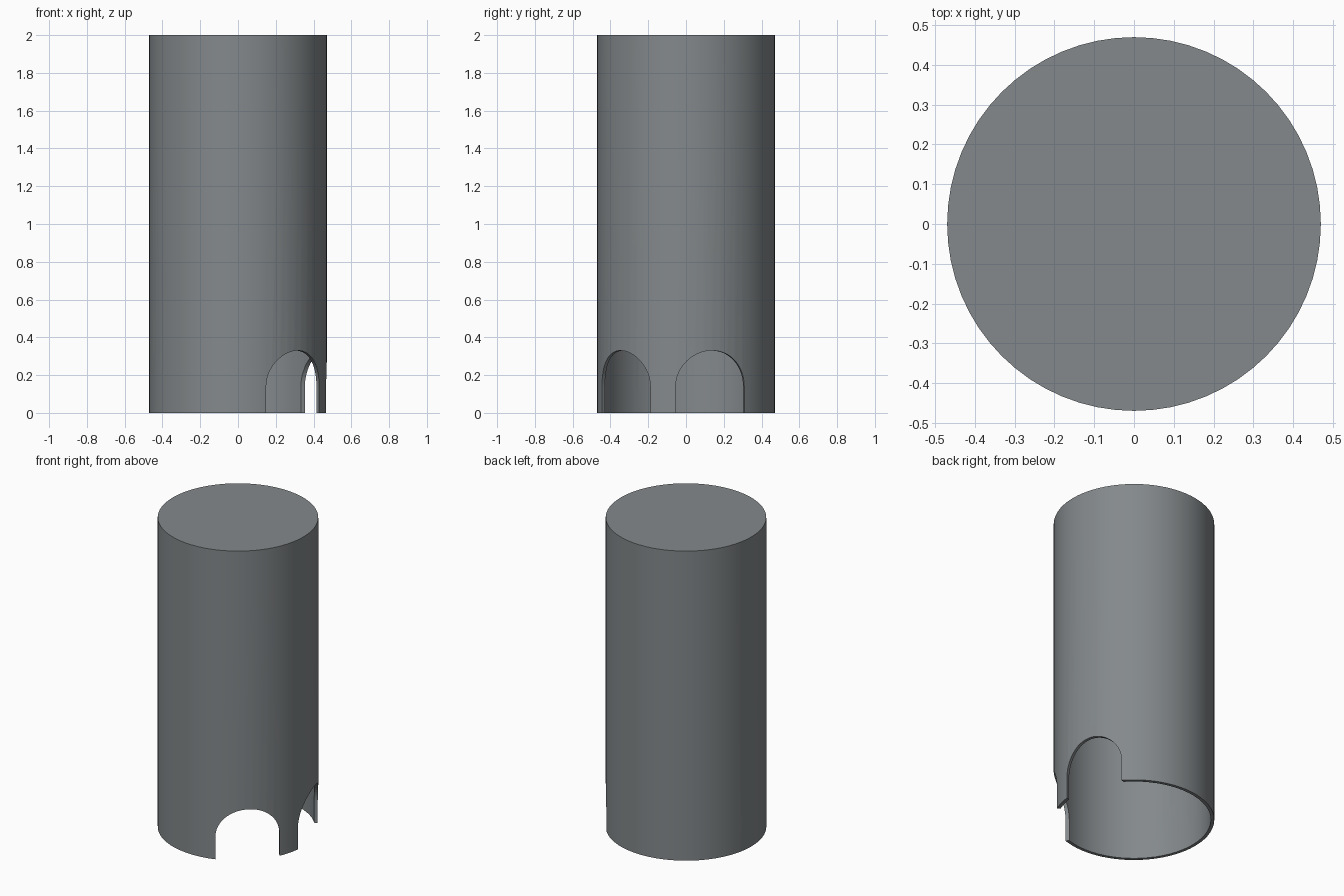
import bpy, bmesh, math
from mathutils import Matrix

if "Cube" in bpy.data.objects:
    bpy.data.objects.remove(bpy.data.objects["Cube"])

RADIUS, HEIGHT, WALL = 0.47, 2.0, 0.02
ARCH_R, ARCH_SPRING = 0.19, 0.14      # arch half width, height where the curve starts
ARCH_ANGLES = (-47.6, 17.2, 192.5)    # directions the openings face

grey = bpy.data.materials.new("slate grey")
grey.diffuse_color = (0.23, 0.25, 0.26, 1)
grey.use_nodes = True
grey.node_tree.nodes["Principled BSDF"].inputs["Base Color"].default_value = grey.diffuse_color


def make_object(name, bm):
    mesh = bpy.data.meshes.new(name)
    bmesh.ops.recalc_face_normals(bm, faces=bm.faces)
    bm.to_mesh(mesh)
    bm.free()
    obj = bpy.data.objects.new(name, mesh)
    bpy.context.collection.objects.link(obj)
    mesh.materials.append(grey)
    return obj


# Hollow cylinder: closed top, open bottom with a thin rim
bm = bmesh.new()
bmesh.ops.create_cone(bm, cap_ends=True, segments=64, radius1=RADIUS, radius2=RADIUS,
                      depth=HEIGHT, matrix=Matrix.Translation((0, 0, HEIGHT / 2)))
bottom = min(bm.faces, key=lambda f: f.calc_center_median().z)
bmesh.ops.inset_region(bm, faces=[bottom], thickness=WALL)
inner = bmesh.ops.extrude_discrete_faces(bm, faces=[bottom])["faces"][0]
bmesh.ops.translate(bm, verts=inner.verts, vec=(0, 0, HEIGHT - WALL))
shell = make_object("hollow_cylinder", bm)

# Round-topped openings cut radially through the wall
cutters = []
for i, angle in enumerate(ARCH_ANGLES):
    bm = bmesh.new()
    outline = [(-ARCH_R, -0.1), (ARCH_R, -0.1)]
    for k in range(33):
        t = math.pi * k / 32
        outline.append((ARCH_R * math.cos(t), ARCH_SPRING + ARCH_R * math.sin(t)))
    face = bm.faces.new([bm.verts.new((0.2, y, z)) for y, z in outline])
    out = bmesh.ops.extrude_face_region(bm, geom=[face])["geom"]
    bmesh.ops.translate(bm, verts=[v for v in out if isinstance(v, bmesh.types.BMVert)],
                        vec=(0.5, 0, 0))
    bm.transform(Matrix.Rotation(math.radians(angle), 4, 'Z'))
    cutter = make_object(f"arch_cutter_{i + 1}", bm)
    cutter.hide_render = True
    cutters.append(cutter)
    mod = shell.modifiers.new(f"arch_{i + 1}", 'BOOLEAN')
    mod.operation = 'DIFFERENCE'
    mod.solver = 'EXACT'
    mod.object = cutter

# Apply the cuts, remove the helpers and smooth the round wall
bpy.context.view_layer.objects.active = shell
shell.select_set(True)
for mod in list(shell.modifiers):
    bpy.ops.object.modifier_apply(modifier=mod.name)
for cutter in cutters:
    bpy.data.objects.remove(cutter)
bpy.ops.object.shade_smooth_by_angle(angle=math.radians(30))
